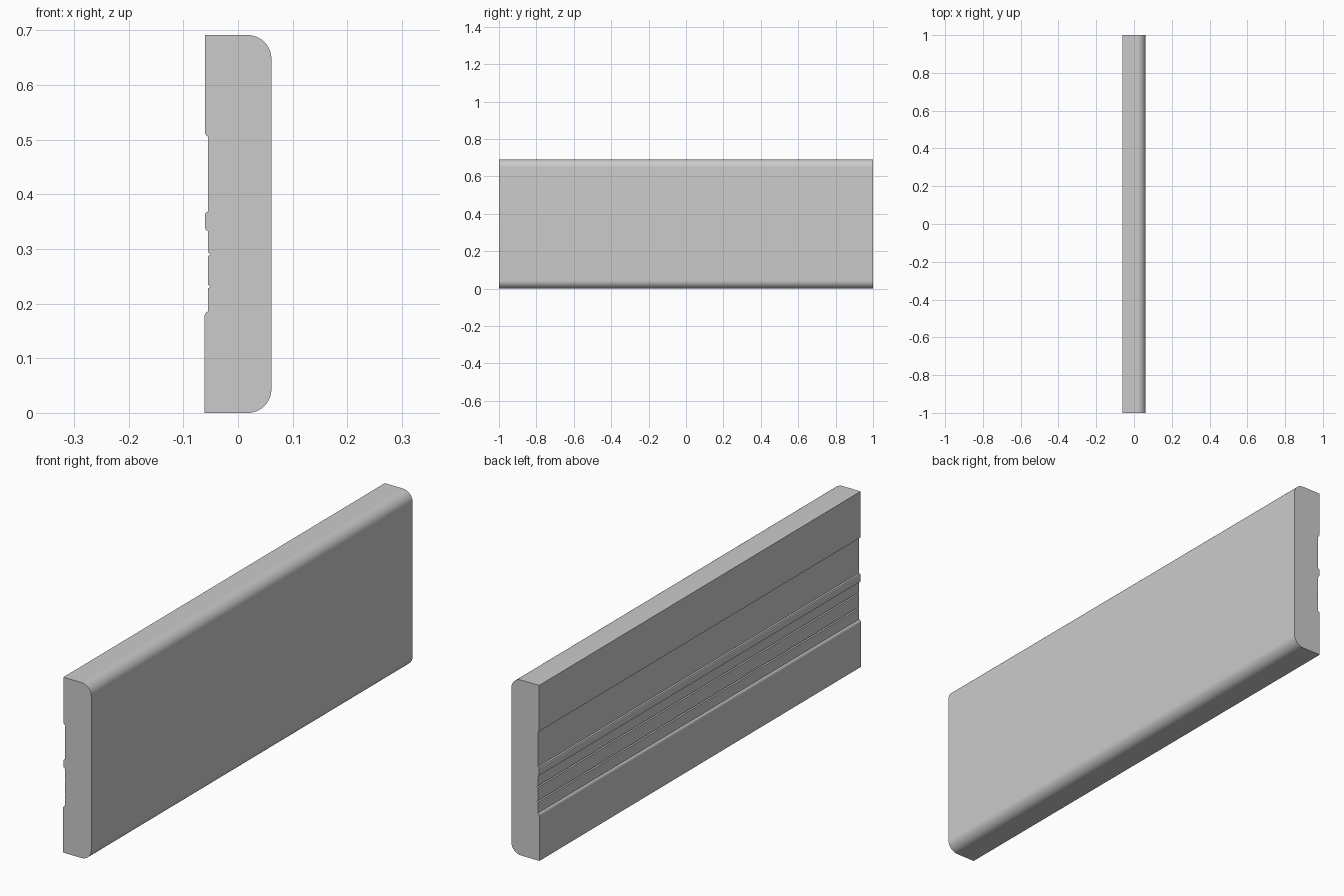
import bpy, bmesh, math

if "Cube" in bpy.data.objects:
    bpy.data.objects.remove(bpy.data.objects["Cube"])

R, RIGHT, TOP = 0.043, 0.061, 0.691
FACE, RECESS, GROOVE = -0.0605, -0.0545, -0.0495


def corner(cz, start):
    """Quarter-round corner on the right side, counter-clockwise."""
    return [(RIGHT - R + R * math.cos(a), cz + R * math.sin(a))
            for a in (math.radians(start + 90 * i / 16) for i in range(17))]


def groove(z):
    """Small V groove, listed from top to bottom."""
    return [(RECESS, z + 0.003), (GROOVE, z), (RECESS, z - 0.003)]


# Cross-section: rounded front edges, then the relieved back from top to bottom
profile = corner(R, -90) + corner(TOP - R, 0)
profile += [(FACE, TOP), (FACE, 0.512), (-0.0585, 0.508), (RECESS, 0.505)]
profile += [(RECESS, 0.369), (-0.059, 0.366), (FACE, 0.362),
            (FACE, 0.339), (-0.059, 0.335), (RECESS, 0.332)]
profile += groove(0.290) + groove(0.231)
profile += [(RECESS, 0.186), (-0.059, 0.183), (-0.0615, 0.178), (-0.0615, 0.0)]

# Sweep the cross-section along the length of the board
bm = bmesh.new()
face = bm.faces.new([bm.verts.new((x, -1, z)) for x, z in profile])
ext = bmesh.ops.extrude_face_region(bm, geom=[face], use_keep_orig=True)
bmesh.ops.translate(bm, vec=(0, 2, 0),
                    verts=[g for g in ext["geom"] if isinstance(g, bmesh.types.BMVert)])
bmesh.ops.recalc_face_normals(bm, faces=bm.faces[:])
mesh = bpy.data.meshes.new("moulding_board")
bm.to_mesh(mesh)
bm.free()

board = bpy.data.objects.new("moulding_board", mesh)
bpy.context.collection.objects.link(board)
bpy.context.view_layer.objects.active = board
board.select_set(True)
bpy.ops.object.shade_smooth_by_angle(angle=math.radians(20))
